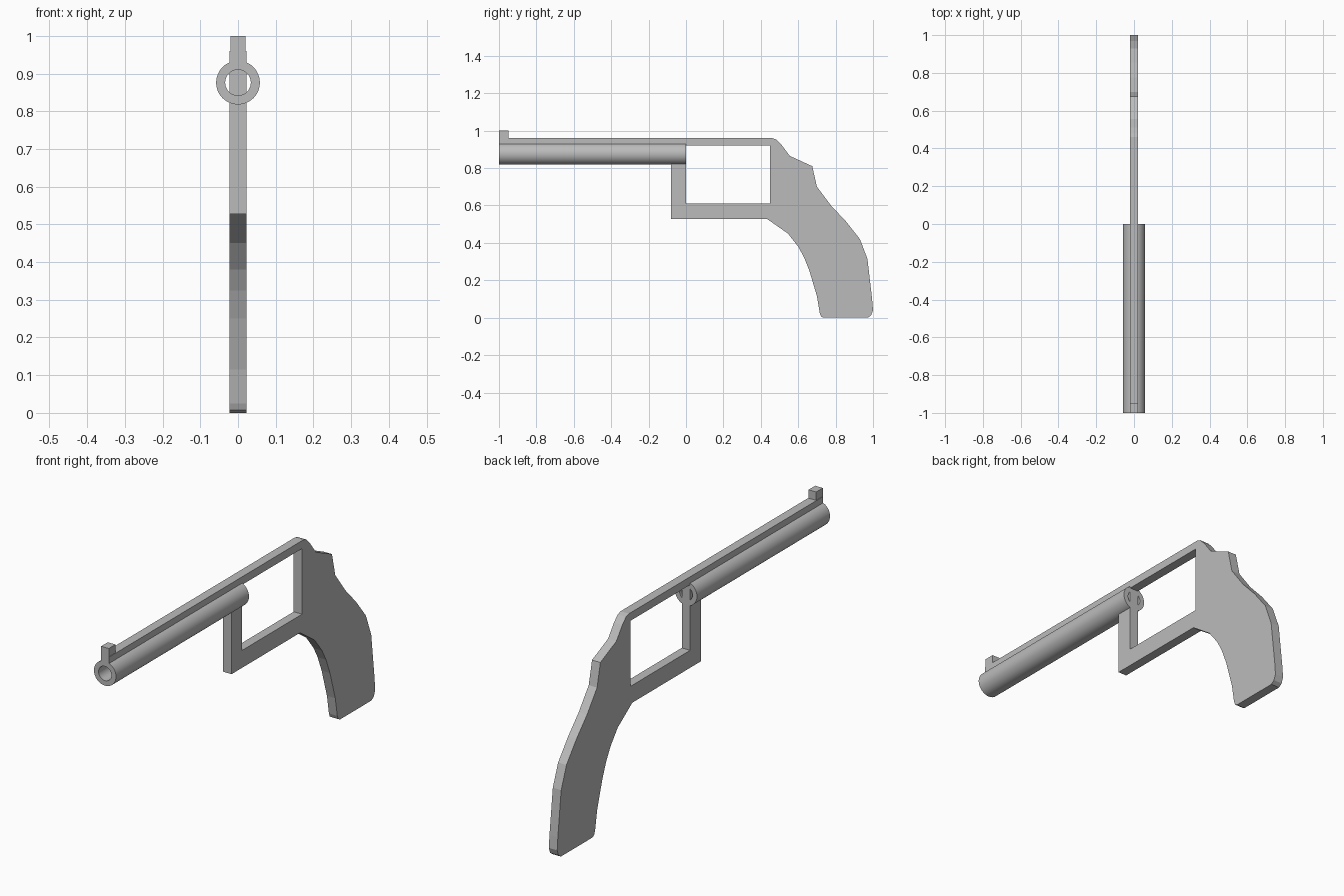
import bpy, bmesh, math
from mathutils import Matrix

if "Cube" in bpy.data.objects:
    bpy.data.objects.remove(bpy.data.objects["Cube"])

grey = bpy.data.materials.new("plain grey")
grey.diffuse_color = (0.5, 0.5, 0.5, 1)
grey.use_nodes = True
grey.node_tree.nodes["Principled BSDF"].inputs["Base Color"].default_value = grey.diffuse_color


def add_object(name, bm):
    mesh = bpy.data.meshes.new(name)
    bmesh.ops.recalc_face_normals(bm, faces=bm.faces)
    bm.to_mesh(mesh)
    bm.free()
    mesh.materials.append(grey)
    ob = bpy.data.objects.new(name, mesh)
    bpy.context.collection.objects.link(ob)
    return ob


def side_plate(name, outlines, half_width):
    """Fill (y, z) outlines, holes included, and extrude them along x."""
    curve = bpy.data.curves.new(name + "_outline", 'CURVE')
    curve.dimensions = '2D'
    curve.fill_mode = 'BOTH'
    curve.extrude = half_width
    for points in outlines:
        spline = curve.splines.new('POLY')
        spline.points.add(len(points) - 1)
        for p, (y, z) in zip(spline.points, points):
            p.co = (y, z, 0, 1)
        spline.use_cyclic_u = True
    helper = bpy.data.objects.new(name + "_outline", curve)
    bpy.context.collection.objects.link(helper)
    graph = bpy.context.evaluated_depsgraph_get()
    filled = bpy.data.meshes.new_from_object(helper.evaluated_get(graph))
    bm = bmesh.new()
    bm.from_mesh(filled)
    bpy.data.objects.remove(helper)
    bpy.data.curves.remove(curve)
    bpy.data.meshes.remove(filled)
    bmesh.ops.remove_doubles(bm, verts=bm.verts, dist=1e-5)
    for v in bm.verts:
        v.co = (v.co.z, v.co.x, v.co.y)
    for f in bm.faces:
        f.smooth = False
        f.material_index = 0
    return add_object(name, bm)


# Frame: top strap, front post, lower bar and curved grip in one plate
outer = [(-1, .96), (.46, .96), (.482, .953), (.51, .925), (.555, .865),
         (.675, .81), (.70, .70), (.775, .60), (.855, .515), (.93, .42),
         (.97, .315), (.995, .10), (1, .04), (.99, .013), (.972, 0),
         (.735, 0), (.722, .007), (.715, .025), (.70, .115), (.66, .25),
         (.63, .325), (.60, .38), (.545, .45), (.435, .527),
         (-.08, .527), (-.08, .925), (-1, .925)]
window = [(0, .61), (.45, .61), (.45, .922), (0, .922)]
side_plate("frame_and_grip", [outer, window], 0.022)

# Front sight
bm = bmesh.new()
bmesh.ops.create_cube(bm, size=1, matrix=Matrix.Translation((0, -.975, .975))
                      @ Matrix.Diagonal((.04, .05, .05, 1)))
add_object("front_sight", bm)

# Hollow barrel: rectangular wall section swept around the bore axis
bm = bmesh.new()
sides, axis_z = 48, 0.876
rings = []
for i in range(sides):
    a = math.tau * i / sides
    rings.append([bm.verts.new((r * math.cos(a), y, axis_z + r * math.sin(a)))
                  for r, y in ((.058, -1), (.058, 0), (.034, 0), (.034, -1))])
for i in range(sides):
    a, b = rings[i], rings[(i + 1) % sides]
    for j in range(4):
        k = (j + 1) % 4
        face = bm.faces.new((a[j], a[k], b[k], b[j]))
        face.smooth = j in (0, 2)
barrel = add_object("barrel", bm)
bpy.context.view_layer.objects.active = barrel
barrel.select_set(True)
bpy.ops.object.shade_smooth_by_angle(angle=math.radians(30))
